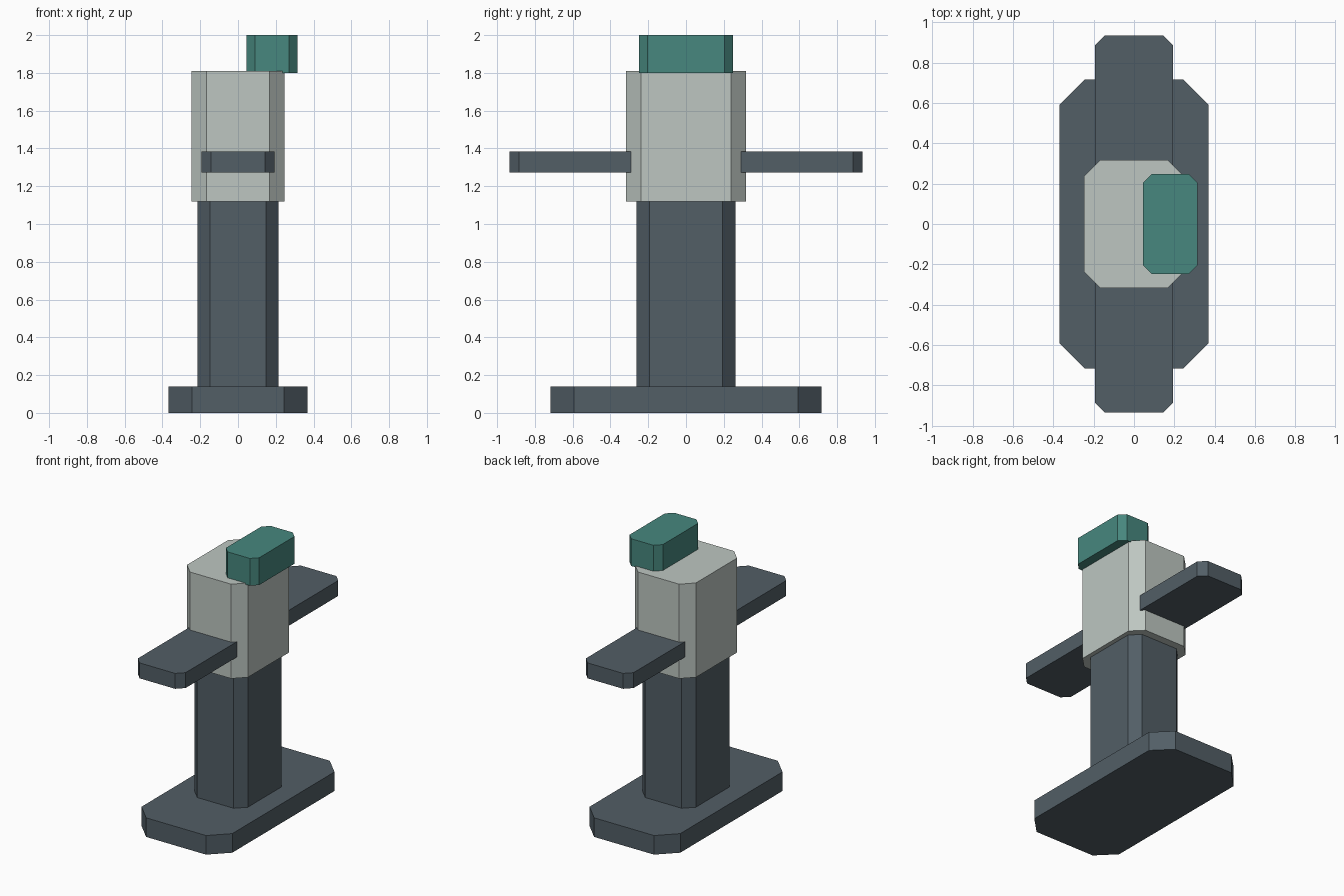
import bpy
import bmesh

cube = bpy.data.objects.get("Cube")
if cube:
    bpy.data.objects.remove(cube, do_unlink=True)


def linear(c):
    c /= 255
    return c / 12.92 if c <= 0.04045 else ((c + 0.055) / 1.055) ** 2.4


def material(name, *rgb):
    mat = bpy.data.materials.new(name)
    mat.use_nodes = True
    colour = [linear(c) for c in rgb] + [1]
    mat.diffuse_color = colour
    bsdf = next(n for n in mat.node_tree.nodes if n.type == 'BSDF_PRINCIPLED')
    bsdf.inputs["Base Color"].default_value = colour
    return mat


def block(name, half_x, half_y, bottom, top, cut, mat, x=0):
    """Upright block with its four vertical corners cut off."""
    outline = []
    for sx, sy in ((1, 1), (-1, 1), (-1, -1), (1, -1)):
        corner = [(sx * half_x, sy * (half_y - cut)),
                  (sx * (half_x - cut), sy * half_y)]
        outline += corner if sx * sy > 0 else corner[::-1]
    bm = bmesh.new()
    base = bm.faces.new([bm.verts.new((px, py, bottom)) for px, py in outline])
    result = bmesh.ops.extrude_face_region(bm, geom=[base], use_keep_orig=True)
    verts = [g for g in result["geom"] if isinstance(g, bmesh.types.BMVert)]
    bmesh.ops.translate(bm, verts=verts, vec=(0, 0, top - bottom))
    bmesh.ops.recalc_face_normals(bm, faces=bm.faces)
    mesh = bpy.data.meshes.new(name)
    bm.to_mesh(mesh)
    bm.free()
    mesh.materials.append(mat)
    obj = bpy.data.objects.new(name, mesh)
    obj.location.x = x
    bpy.context.collection.objects.link(obj)
    return obj


slate = material("dark slate", 82, 94, 102)
pale = material("pale grey", 189, 198, 193)
teal = material("teal", 71, 135, 126)

# Foot and column
block("base_plate", 0.368, 0.717, 0, 0.14, 0.125, slate)
block("column", 0.215, 0.261, 0.14, 1.12, 0.067, slate)

# Housing with a bar running through it, front to back
block("housing", 0.247, 0.318, 1.118, 1.81, 0.08, pale)
block("cross_bar", 0.194, 0.934, 1.272, 1.385, 0.05, slate)

# Offset cap overhanging the left edge
block("top_cap", 0.135, 0.249, 1.80, 2.0, 0.045, teal, x=0.18)
